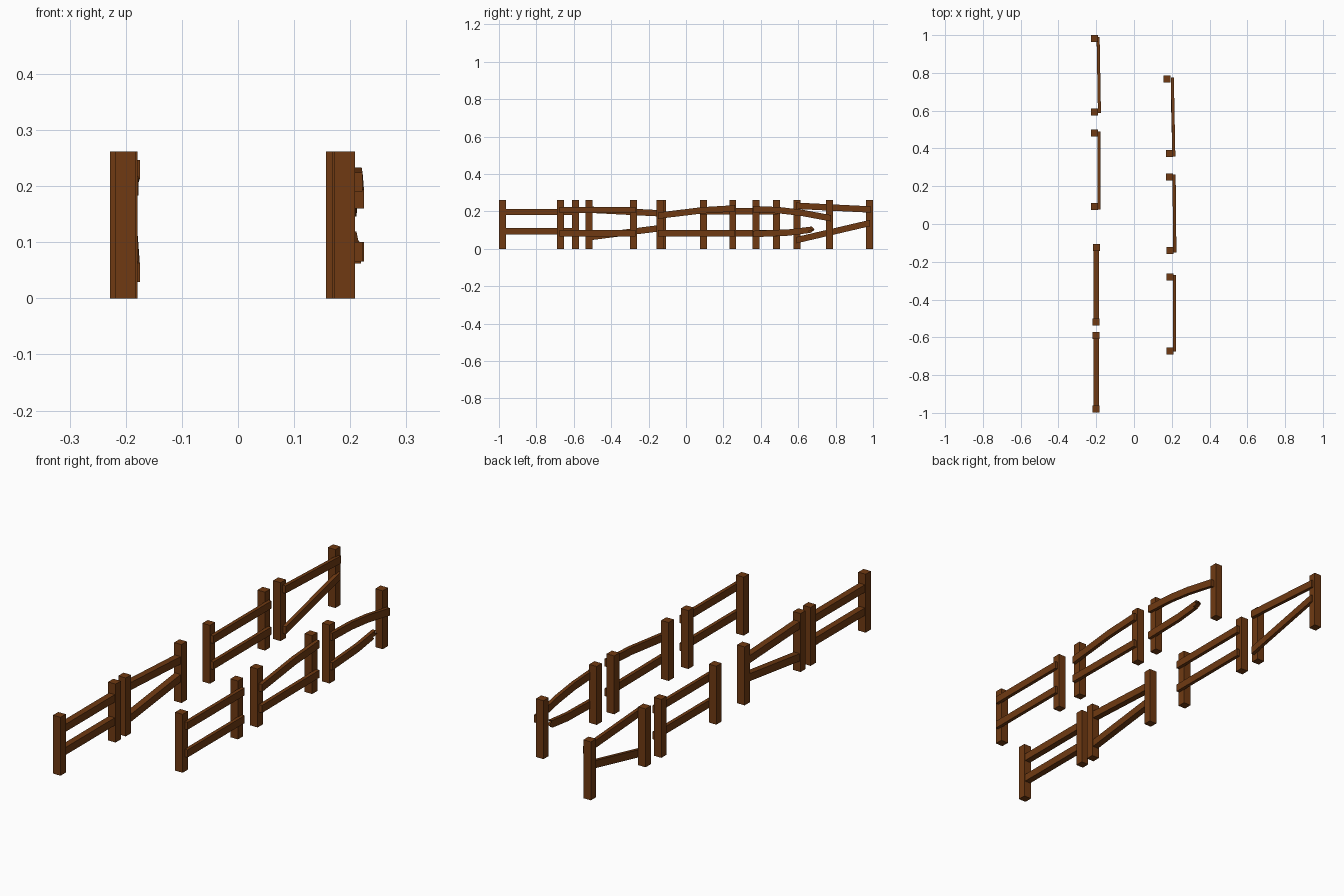
import bpy, bmesh

if "Cube" in bpy.data.objects:
    bpy.data.objects.remove(bpy.data.objects["Cube"])

wood = bpy.data.materials.new("brown_wood")
wood.diffuse_color = (0.16, 0.042, 0.006, 1)
wood.use_nodes = True
wood.node_tree.nodes["Principled BSDF"].inputs["Base Color"].default_value = wood.diffuse_color

POST_W, POST_H, RAIL_H = 0.037, 0.262, 0.034


def finish(name, bm):
    bmesh.ops.recalc_face_normals(bm, faces=bm.faces)
    mesh = bpy.data.meshes.new(name)
    bm.to_mesh(mesh)
    bm.free()
    mesh.materials.append(wood)
    bpy.context.collection.objects.link(bpy.data.objects.new(name, mesh))


def post(name, x, y):
    bm = bmesh.new()
    bmesh.ops.create_cube(bm, size=1)
    bmesh.ops.scale(bm, vec=(POST_W, POST_W, POST_H), verts=bm.verts)
    bmesh.ops.translate(bm, vec=(x, y, POST_H / 2), verts=bm.verts)
    finish(name, bm)


def rail(name, x0, x1, thick, path, broken=False):
    """Plank swept along a (y, z) path, leaning from x0 to x1; optional splintered end."""
    ya, yb = path[0][0], path[-1][0]
    h = RAIL_H / 2
    # each station: lower and upper edge points in the y-z plane
    low = [(y, z - h) for y, z in path]
    top = [(y, z + h) for y, z in path]
    end = []
    if broken:
        y, z = path[-1]
        end = [(y - 0.025, z - 0.008), (y + 0.008, z - 0.001), (y - 0.018, z + 0.007)]
        top[-1] = (y - 0.006, z + h)
        low[-1] = (y - 0.015, z - h)
    outline = low + end + top[::-1]
    bm = bmesh.new()
    sides = []
    for s in (-0.5, 0.5):
        ring = []
        for y, z in outline:
            x = x0 + (x1 - x0) * (y - ya) / (yb - ya)
            ring.append(bm.verts.new((x + s * thick, y, z)))
        sides.append(ring)
    n = len(outline)
    caps = [bm.faces.new(r) for r in sides]
    for i in range(n):
        j = (i + 1) % n
        bm.faces.new((sides[0][i], sides[0][j], sides[1][j], sides[1][i]))
    bmesh.ops.triangulate(bm, faces=caps)
    finish(name, bm)


# name, posts (x, y), rail x at both ends, thickness, upper path, lower path, lower broken
sections = [
    # left row
    ("left_fence_1", [(-0.2, -0.98), (-0.2, -0.59)], (-0.2, -0.2), 0.029,
     [(-0.98, 0.197), (-0.59, 0.197)], [(-0.98, 0.093), (-0.59, 0.093)], False),
    ("left_fence_2", [(-0.2, -0.518), (-0.198, -0.125)], (-0.2, -0.199), 0.029,
     [(-0.518, 0.209), (-0.125, 0.189)], [(-0.518, 0.062), (-0.125, 0.112)], False),
    ("left_fence_3", [(-0.21, 0.093), (-0.21, 0.483)], (-0.185, -0.185), 0.016,
     [(0.078, 0.2), (0.49, 0.2)], [(0.078, 0.083), (0.49, 0.083)], False),
    ("left_fence_4", [(-0.21, 0.594), (-0.21, 0.982)], (-0.183, -0.19), 0.016,
     [(0.588, 0.23), (0.99, 0.21)], [(0.59, 0.046), (0.985, 0.138)], False),
    # right row
    ("right_fence_1", [(0.19, -0.672), (0.19, -0.28)], (0.214, 0.214), 0.016,
     [(-0.675, 0.207), (-0.27, 0.207)], [(-0.675, 0.083), (-0.27, 0.083)], False),
    ("right_fence_2", [(0.19, -0.14), (0.187, 0.25)], (0.216, 0.212), 0.017,
     [(-0.15, 0.177), (0.09, 0.206), (0.262, 0.216)],
     [(-0.15, 0.083), (0.262, 0.083)], False),
    ("right_fence_3", [(0.187, 0.374), (0.175, 0.768)], (0.211, 0.203), 0.016,
     [(0.357, 0.212), (0.5, 0.206), (0.62, 0.192), (0.775, 0.163)],
     [(0.357, 0.079), (0.55, 0.087), (0.68, 0.102)], True),
]

for name, posts, (x0, x1), thick, upper, lower, broken in sections:
    for i, (x, y) in enumerate(posts):
        post(f"{name}_post_{i + 1}", x, y)
    rail(f"{name}_upper_rail", x0, x1, thick, upper)
    rail(f"{name}_lower_rail", x0, x1, thick, lower, broken)
